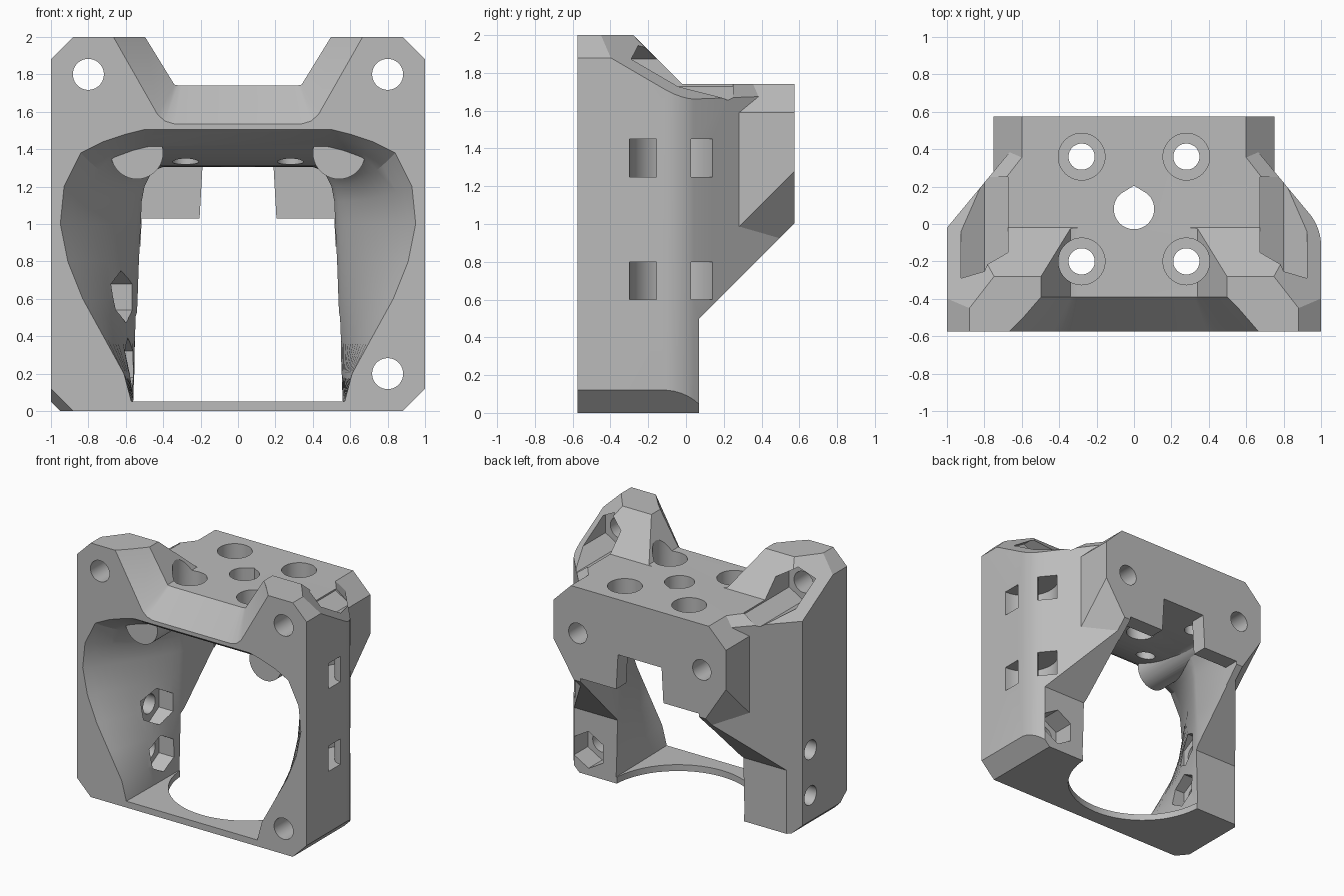
import bpy, bmesh
from math import sin, cos, pi, radians
from mathutils import Vector

cube = bpy.data.objects.get("Cube")
if cube:
    bpy.data.objects.remove(cube, do_unlink=True)

grey = bpy.data.materials.new("light_grey")
grey.use_nodes = True
COLOR = (0.5, 0.5, 0.5, 1)
grey.diffuse_color = COLOR
grey.node_tree.nodes["Principled BSDF"].inputs["Base Color"].default_value = COLOR


def loft(name, rings):
    """Closed solid through rings of equal point count."""
    bm = bmesh.new()
    vs = [[bm.verts.new(p) for p in r] for r in rings]
    n = len(vs[0])
    for a, b in zip(vs, vs[1:]):
        for i in range(n):
            j = (i + 1) % n
            bm.faces.new((a[i], a[j], b[j], b[i]))
    bm.faces.new(vs[0])
    bm.faces.new(vs[-1])
    bmesh.ops.recalc_face_normals(bm, faces=bm.faces)
    mesh = bpy.data.meshes.new(name)
    bm.to_mesh(mesh)
    bm.free()
    mesh.materials.append(grey)
    ob = bpy.data.objects.new(name, mesh)
    bpy.context.collection.objects.link(ob)
    return ob


def prism(axis, pts, a, b, name="cutter"):
    place = {"x": lambda p, t: (t, p[0], p[1]),
             "y": lambda p, t: (p[0], t, p[1]),
             "z": lambda p, t: (p[0], p[1], t)}[axis]
    return loft(name, [[place(p, t) for p in pts] for t in (a, b)])


def circle(u, v, r, n=40, turn=0.0):
    return [(u + r * cos(2 * pi * i / n + turn), v + r * sin(2 * pi * i / n + turn)) for i in range(n)]


def mirrored(half):
    return half + [(-x, z) for x, z in reversed(half)]


def slice_off(ob, point, normal):
    """Remove everything on the normal side of a plane and cap it."""
    bm = bmesh.new()
    bm.from_mesh(ob.data)
    geom = bm.verts[:] + bm.edges[:] + bm.faces[:]
    res = bmesh.ops.bisect_plane(bm, geom=geom, plane_co=point, plane_no=normal, clear_outer=True)
    edges = [e for e in res["geom_cut"] if isinstance(e, bmesh.types.BMEdge)]
    bmesh.ops.holes_fill(bm, edges=edges)
    bmesh.ops.recalc_face_normals(bm, faces=bm.faces)
    bm.to_mesh(ob.data)
    bm.free()


def combine(ob, other, op="DIFFERENCE"):
    mod = ob.modifiers.new("combine", "BOOLEAN")
    mod.operation, mod.solver, mod.object = op, "EXACT", other
    bpy.context.view_layer.objects.active = ob
    bpy.ops.object.modifier_apply(modifier=mod.name)
    bpy.data.objects.remove(other, do_unlink=True)


FRONT, BACK = -0.575, 0.575

# Main block: chamfered outline with angled rear flanks
body = prism("y", [(0.88, 0), (1, 0.12), (1, 1.88), (0.88, 2), (-0.88, 2), (-1, 1.88), (-1, 0.05), (-0.95, 0)],
             FRONT, BACK, "bracket_body")
for s in (1, -1):
    slice_off(body, (s, -0.02, 1), (s * 0.35, 0.29, 0))
    slice_off(body, (s * 0.88, -0.45, 2), (s * 0.18, 0.14, 0.24))
for deg in (8, 16, 24, 32):
    n = Vector((cos(radians(deg)), sin(radians(deg)), 0))
    slice_off(body, Vector((0.72, -0.12, 1)) + n * 0.28, n)
slice_off(body, (-1, FRONT, 0.12), (-0.6, -0.5, -0.6))

# Rear mounting block
rear = prism("y", mirrored([(0.75, 0.6), (0.75, 1.59), (0.6, 1.74)]), -0.02, BACK, "rear_block")
for s in (1, -1):
    slice_off(rear, (s * 0.75, BACK, 1.28), (s * 0.084, 0.054, -0.054))
combine(body, rear, "UNION")

# Side profile: lowered top deck and 45 degree underside
combine(body, prism("x", [(-0.28, 2), (-0.02, 1.74), (0.7, 1.74), (0.7, 2.1), (-0.38, 2.1)], -1.2, 1.2))
combine(body, prism("x", [(0.07, -0.1), (0.07, 0.5), (0.67, 1.1), (0.67, -0.1)], -1.2, 1.2))

# Top notch between the towers, flared at the front
wide = mirrored([(0.34, 1.535), (0.39, 1.55), (0.43, 1.585), (0.78, 2.2)])
slim = mirrored([(0.30, 1.74), (0.32, 1.741), (0.34, 1.745), (0.62, 2.2)])
combine(body, loft("cutter", [[(x, y, z) for x, z in ring]
                              for ring, y in ((wide, FRONT), (slim, -0.39), (slim, 0.7))]))

# Duct: bowl-shaped mouth that narrows to a tall opening
mouth = [(0.57, 0.05), (0.61, 0.2), (0.72, 0.4), (0.83, 0.6), (0.91, 0.8), (0.95, 1.0),
         (0.93, 1.2), (0.84, 1.38), (0.72, 1.44), (0.6, 1.48), (0.5, 1.505)]
throat = [(0.56, 0.05), (0.553, 0.2), (0.545, 0.4), (0.537, 0.6), (0.53, 0.8), (0.52, 1.0),
          (0.515, 1.12), (0.5, 1.2), (0.47, 1.26), (0.44, 1.29), (0.4, 1.305)]
rings = []
for k in range(13):
    t = k / 12
    fx, fz = (1 - t) ** 1.2, (1 - t) ** 2.5
    half = [(b[0] + (a[0] - b[0]) * fx, b[1] + (a[1] - b[1]) * fz) for a, b in zip(mouth, throat)]
    rings.append([(x, FRONT + 0.675 * t, z) for x, z in mirrored(half)])
rings.insert(0, [(x, FRONT - 0.05, z) for x, y, z in rings[0]])
rings.append([(x, 0.45, z) for x, y, z in rings[-1]])
combine(body, loft("cutter", rings))
combine(body, prism("y", mirrored([(0.557, 0.05), (0.515, 1.03)]), 0.05, 0.7))
combine(body, prism("y", mirrored([(0.21, 0.95), (0.19, 1.305)]), 0.3, 0.7))
combine(body, prism("z", circle(0, 0.1, 0.555, 64), -0.1, 0.06))

# Screw bosses inside the duct with blind holes from the back
for s in (1, -1):
    combine(body, prism("y", circle(s * 0.54, 1.38, 0.14), -0.43, 0.5, "boss"), "UNION")
    combine(body, prism("y", circle(s * 0.54, 1.38, 0.08), -0.25, 0.7))

# Corner screw holes with hexagonal nut pockets behind
for x, z, depth in ((0.8, 1.8, -0.32), (-0.8, 1.8, -0.32), (0.8, 0.2, -0.1)):
    combine(body, prism("y", circle(x, z, 0.083), -0.7, 0.2))
    combine(body, prism("y", circle(x, z, 0.145, 6, pi / 6), depth, 0.25))

# Counterbored deck holes and the central teardrop hole
for x in (0.28, -0.28):
    for y in (0.36, -0.2):
        combine(body, prism("z", circle(x, y, 0.07), 1.2, 1.8))
        combine(body, prism("z", circle(x, y, 0.125), 1.45, 2.2))
tear = [(0.108 * cos(a), 0.08 + 0.108 * sin(a)) for a in [radians(130 + 8 * i) for i in range(36)]]
combine(body, prism("z", tear + [(0, 0.205)], 1.2, 1.9))

# Side screw holes with nut pockets opening into the duct
for z in (0.25, 0.61):
    combine(body, prism("x", circle(-0.12, z, 0.075), -1.1, -0.5))
    combine(body, prism("x", circle(-0.12, z, 0.14, 6, pi / 6), -0.69, -0.4))

# Curved tie slots on the left flank
for z in (0.6, 1.25):
    slot = prism("z", circle(1.0, -0.06, 0.24), z, z + 0.2)
    combine(slot, prism("z", circle(1.0, -0.06, 0.095), z - 0.1, z + 0.3))
    combine(body, slot)

# Smooth the curved walls, keep machined edges crisp
bpy.ops.object.select_all(action="DESELECT")
body.select_set(True)
bpy.context.view_layer.objects.active = body
bpy.ops.object.shade_smooth_by_angle(angle=radians(25))
